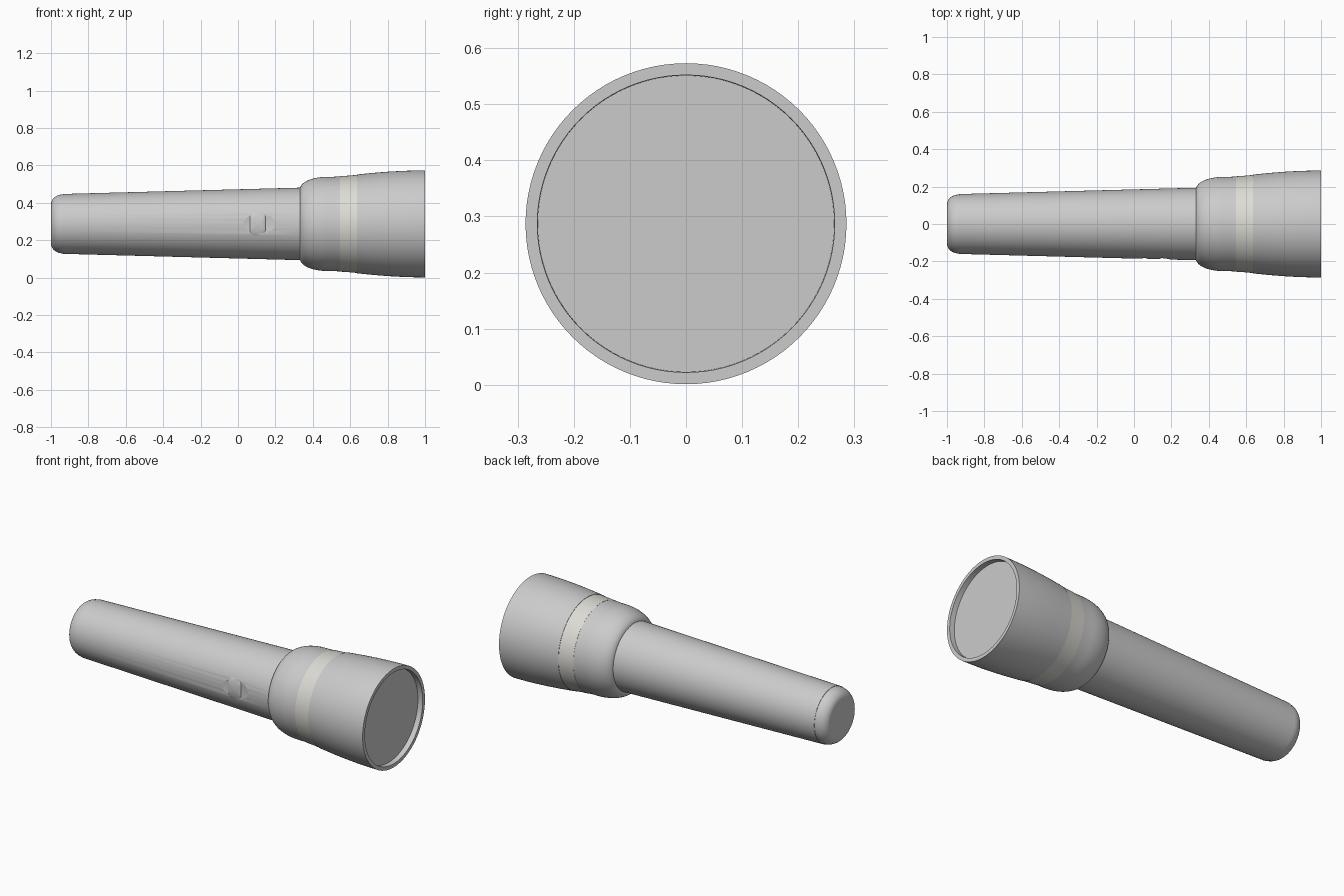
import bpy, bmesh
from math import pi, cos, sin, sqrt
from mathutils import Vector

if "Cube" in bpy.data.objects:
    bpy.data.objects.remove(bpy.data.objects["Cube"])

AXIS_Z = 0.287
SEGMENTS = 96


def finish(name, bm, angle=30, color=None):
    bmesh.ops.recalc_face_normals(bm, faces=bm.faces)
    mesh = bpy.data.meshes.new(name)
    bm.to_mesh(mesh)
    bm.free()
    ob = bpy.data.objects.new(name, mesh)
    bpy.context.collection.objects.link(ob)
    if color:
        mat = bpy.data.materials.new(name + "_color")
        mat.diffuse_color = color
        mat.use_nodes = True
        mat.node_tree.nodes["Principled BSDF"].inputs["Base Color"].default_value = mat.diffuse_color
        mesh.materials.append(mat)
    smooth(ob, angle)
    return ob


def smooth(ob, angle=30):
    bpy.ops.object.select_all(action='DESELECT')
    ob.select_set(True)
    bpy.context.view_layer.objects.active = ob
    bpy.ops.object.shade_smooth_by_angle(angle=angle * pi / 180)


def lathe(name, profile, color=None):
    """Spin (x, radius) points around the long axis."""
    bm = bmesh.new()
    verts = [bm.verts.new((x, 0, AXIS_Z + r)) for x, r in profile]
    edges = [bm.edges.new(p) for p in zip(verts, verts[1:])]
    bmesh.ops.spin(bm, geom=verts + edges, cent=(0, 0, AXIS_Z), axis=(1, 0, 0),
                   angle=2 * pi, steps=SEGMENTS, use_merge=True)
    bmesh.ops.remove_doubles(bm, verts=bm.verts, dist=1e-5)
    return finish(name, bm, color=color)


def arc(cx, cr, rx, rr, a0, a1, n=10):
    """Elliptical arc in (x, radius) space, angles in degrees."""
    angles = [(a0 + (a1 - a0) * i / n) * pi / 180 for i in range(n + 1)]
    return [(cx + rx * cos(a), cr + rr * sin(a)) for a in angles]


# Tapered handle
handle = lathe("handle", [(-0.935, 0), (-0.935, 0.160), (0.34, 0.194), (0.34, 0)])

# Rounded tail cap
lathe("tail_cap", [(-1, 0)] + arc(-0.935, 0.105, 0.065, 0.053, 180, 90)
      + [(-0.935, 0)])

# Bulging neck of the head
lathe("head_neck", [(0.332, 0), (0.332, 0.195)]
      + arc(0.48, 0.19, 0.147, 0.062, 165, 90)
      + [(0.51, 0.252), (0.545, 0.254), (0.545, 0)])

# Warm grey band
lathe("head_band", [(0.545, 0.2), (0.545, 0.255), (0.59, 0.258),
                    (0.635, 0.262), (0.635, 0.2)], (0.72, 0.71, 0.66, 1))

# Flared bezel with its inner lip
lathe("bezel", [(0.635, 0.2), (0.635, 0.264), (0.72, 0.2725), (0.80, 0.279),
                (0.88, 0.2835), (0.95, 0.2855), (1.0, 0.286),
                (1.0, 0.265), (0.965, 0.264)])

# Lens disc set behind the rim
lathe("lens", [(0.97, 0), (0.97, 0.2645), (0.955, 0.2645), (0.955, 0)],
      (0.7, 0.7, 0.7, 1))

# Shallow dish in the handle around the switch
SX = 0.105
bm = bmesh.new()
bmesh.ops.create_uvsphere(bm, u_segments=48, v_segments=24, radius=1)
for v in bm.verts:
    v.co = Vector((SX + v.co.x * 0.1, -0.197 + v.co.y * 0.018,
                   AXIS_Z + v.co.z * 0.12))
cutter = finish("dish_cutter", bm)
cutter.hide_render = True
cut = handle.modifiers.new("dish", 'BOOLEAN')
cut.operation = 'DIFFERENCE'
cut.object = cutter
cut.solver = 'EXACT'
bpy.ops.object.select_all(action='DESELECT')
bpy.context.view_layer.objects.active = handle
handle.select_set(True)
bpy.ops.object.modifier_apply(modifier=cut.name)
bpy.data.objects.remove(cutter)
smooth(handle)

# Switch button: stacked rounded outlines that follow the handle's curve
bm = bmesh.new()
HW, HH, CR = 0.042, 0.067, 0.032
outline = []
for cx, cz, start in ((1, 1, 0), (-1, 1, 90), (-1, -1, 180), (1, -1, 270)):
    for i in range(9):
        a = (start + i * 90 / 8) * pi / 180
        outline.append((cx * (HW - CR) + CR * cos(a), cz * (HH - CR) + CR * sin(a)))
prev = None
for scale, radius in ((1, 0.165), (1, 0.184), (0.97, 0.1865), (0.9, 0.188),
                      (0.6, 0.188), (0.3, 0.188), (0.02, 0.188)):
    ring = [bm.verts.new((SX + x * scale, -sqrt(radius ** 2 - (z * scale) ** 2),
                          AXIS_Z + z * scale)) for x, z in outline]
    if prev:
        for i in range(len(ring)):
            j = (i + 1) % len(ring)
            bm.faces.new((prev[i], prev[j], ring[j], ring[i]))
    prev = ring
bm.faces.new(prev)
finish("switch_button", bm, 40)
